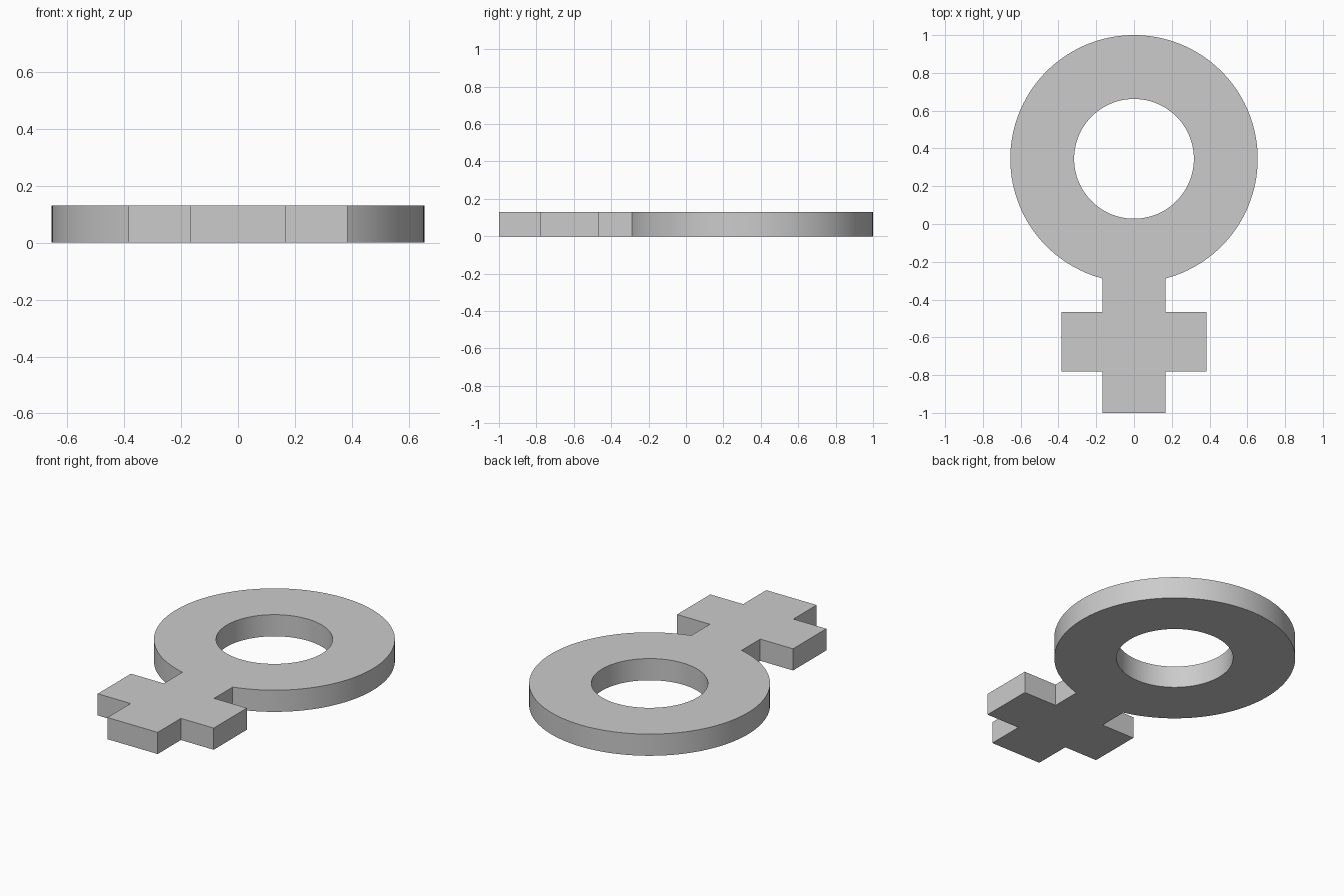
import bpy, bmesh
from math import sin, cos, asin, pi, radians

cube = bpy.data.objects.get("Cube")
if cube:
    bpy.data.objects.remove(cube, do_unlink=True)

THICK = 0.13
CY = 0.345            # ring centre
R_OUT, R_IN = 0.655, 0.317
STEM, ARM = 0.167, 0.385
ARM_TOP, ARM_LOW, FOOT = -0.465, -0.78, -1.0

grey = bpy.data.materials.new("light_grey")
grey.use_nodes = True
colour = (0.6, 0.6, 0.6, 1)
grey.diffuse_color = colour
grey.node_tree.nodes["Principled BSDF"].inputs["Base Color"].default_value = colour


def arc(radius, start, end, steps):
    """Points on a circle about the ring centre, angles from -y."""
    angles = [start + (end - start) * i / steps for i in range(steps + 1)]
    return [(radius * sin(a), CY - radius * cos(a)) for a in angles]


# Outline: ring rim from the stem's right side round to its left, then the cross
gap = asin(STEM / R_OUT)
half_cross = [(STEM, ARM_TOP), (ARM, ARM_TOP), (ARM, ARM_LOW), (STEM, ARM_LOW), (STEM, FOOT)]
outline = arc(R_OUT, gap, 2 * pi - gap, 120)
outline += [(-x, y) for x, y in half_cross] + half_cross[::-1]
hole = arc(R_IN, 0, 2 * pi, 96)[:-1]

# Fill between outline and hole, then raise to a slab
bm = bmesh.new()
edges = []
for loop in (outline, hole):
    verts = [bm.verts.new((x, y, 0)) for x, y in loop]
    edges += [bm.edges.new((v, verts[i - 1])) for i, v in enumerate(verts)]
bmesh.ops.triangle_fill(bm, edges=edges, use_beauty=True)
top = bmesh.ops.extrude_face_region(bm, geom=bm.faces[:], use_keep_orig=True)["geom"]
bmesh.ops.translate(bm, vec=(0, 0, THICK),
                    verts=[g for g in top if isinstance(g, bmesh.types.BMVert)])
bmesh.ops.recalc_face_normals(bm, faces=bm.faces[:])

mesh = bpy.data.meshes.new("ring_and_cross")
bm.to_mesh(mesh)
bm.free()
mesh.materials.append(grey)
symbol = bpy.data.objects.new("ring_and_cross", mesh)
bpy.context.collection.objects.link(symbol)

# Smooth round walls, crisp rims and corners
bpy.ops.object.select_all(action="DESELECT")
symbol.select_set(True)
bpy.context.view_layer.objects.active = symbol
bpy.ops.object.shade_smooth_by_angle(angle=radians(30))
